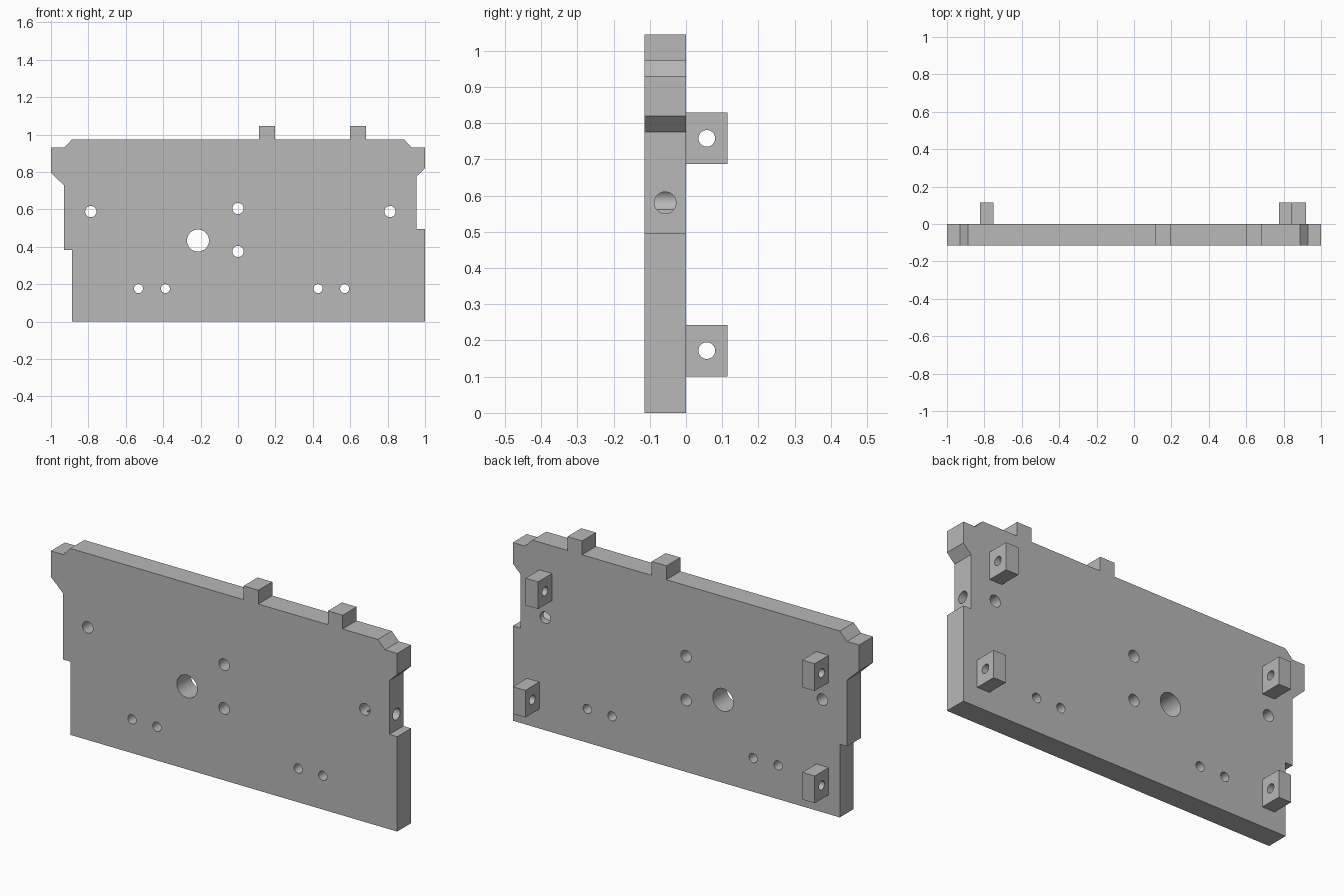
import bpy
import bmesh
import math
from mathutils import Matrix

cube = bpy.data.objects.get("Cube")
if cube:
    bpy.data.objects.remove(cube, do_unlink=True)

THICK = 0.115

grey = bpy.data.materials.new("machined grey")
grey.use_nodes = True
grey.diffuse_color = (0.48, 0.48, 0.48, 1)
grey.node_tree.nodes["Principled BSDF"].inputs["Base Color"].default_value = grey.diffuse_color


def to_object(name, bm):
    bmesh.ops.recalc_face_normals(bm, faces=bm.faces)
    mesh = bpy.data.meshes.new(name)
    bm.to_mesh(mesh)
    bm.free()
    mesh.materials.append(grey)
    obj = bpy.data.objects.new(name, mesh)
    bpy.context.collection.objects.link(obj)
    return obj


def bore(target, centre, radius, length, axis):
    """Drill a round hole along the x or y axis."""
    bm = bmesh.new()
    turn = Matrix.Rotation(math.pi / 2, 4, "Y" if axis == "X" else "X")
    bmesh.ops.create_cone(bm, cap_ends=True, segments=48, radius1=radius, radius2=radius,
                          depth=length, matrix=Matrix.Translation(centre) @ turn)
    cutter = to_object("drill", bm)
    cutter.hide_render = True
    mod = target.modifiers.new("bore", "BOOLEAN")
    mod.operation = "DIFFERENCE"
    mod.solver = "EXACT"
    mod.object = cutter
    bpy.ops.object.select_all(action="DESELECT")
    bpy.context.view_layer.objects.active = target
    target.select_set(True)
    bpy.ops.object.modifier_apply(modifier=mod.name)
    bpy.data.objects.remove(cutter, do_unlink=True)


def finish(obj):
    bpy.ops.object.select_all(action="DESELECT")
    bpy.context.view_layer.objects.active = obj
    obj.select_set(True)
    bpy.ops.object.shade_smooth_by_angle(angle=math.radians(30))


# Plate outline, counter-clockwise from the bottom corner, with two top tabs
right_side = [(-0.888, 0), (1, 0), (1, 0.495), (0.955, 0.495), (0.955, 0.776),
              (1, 0.82), (1, 0.93), (0.93, 0.93), (0.888, 0.973)]
tabs = []
for inner, outer in ((0.6, 0.685), (0.113, 0.198)):
    tabs += [(outer, 0.973), (outer, 1.045), (inner, 1.045), (inner, 0.973)]
left_side = [(-0.888, 0.973), (-0.93, 0.93), (-1, 0.93), (-1, 0.795),
             (-0.93, 0.728), (-0.93, 0.382), (-0.888, 0.382)]

bm = bmesh.new()
face = bm.faces.new([bm.verts.new((x, -THICK, z)) for x, z in right_side + tabs + left_side])
extruded = bmesh.ops.extrude_face_region(bm, geom=[face])
bmesh.ops.translate(bm, vec=(0, THICK, 0),
                    verts=[v for v in extruded["geom"] if isinstance(v, bmesh.types.BMVert)])
plate = to_object("base_plate", bm)

# Through holes in the plate: x, z, radius
holes = [(-0.214, 0.433, 0.059), (-0.787, 0.588, 0.03), (0.813, 0.588, 0.03),
         (0, 0.604, 0.03), (0, 0.375, 0.03)]
holes += [(x, 0.176, 0.024) for x in (-0.532, -0.388, 0.428, 0.57)]
for x, z, radius in holes:
    bore(plate, (x, -THICK / 2, z), radius, THICK * 2, "Y")

# Blind hole in the side notch
bore(plate, (0.9, -THICK / 2, 0.58), 0.03, 0.2, "X")
finish(plate)

# Mounting lugs on the back, each bored sideways
lugs = {"upper_right_lug": (-0.788, 0.758), "lower_right_lug": (-0.788, 0.172),
        "upper_left_lug": (0.81, 0.758), "lower_left_lug": (0.883, 0.172)}
for name, (x, z) in lugs.items():
    bm = bmesh.new()
    centre = (x, THICK / 2, z)
    bmesh.ops.create_cube(bm, size=1, matrix=Matrix.Translation(centre)
                          @ Matrix.Diagonal((0.072, THICK, 0.142, 1)))
    lug = to_object(name, bm)
    bore(lug, centre, 0.023, 0.2, "X")
    finish(lug)
